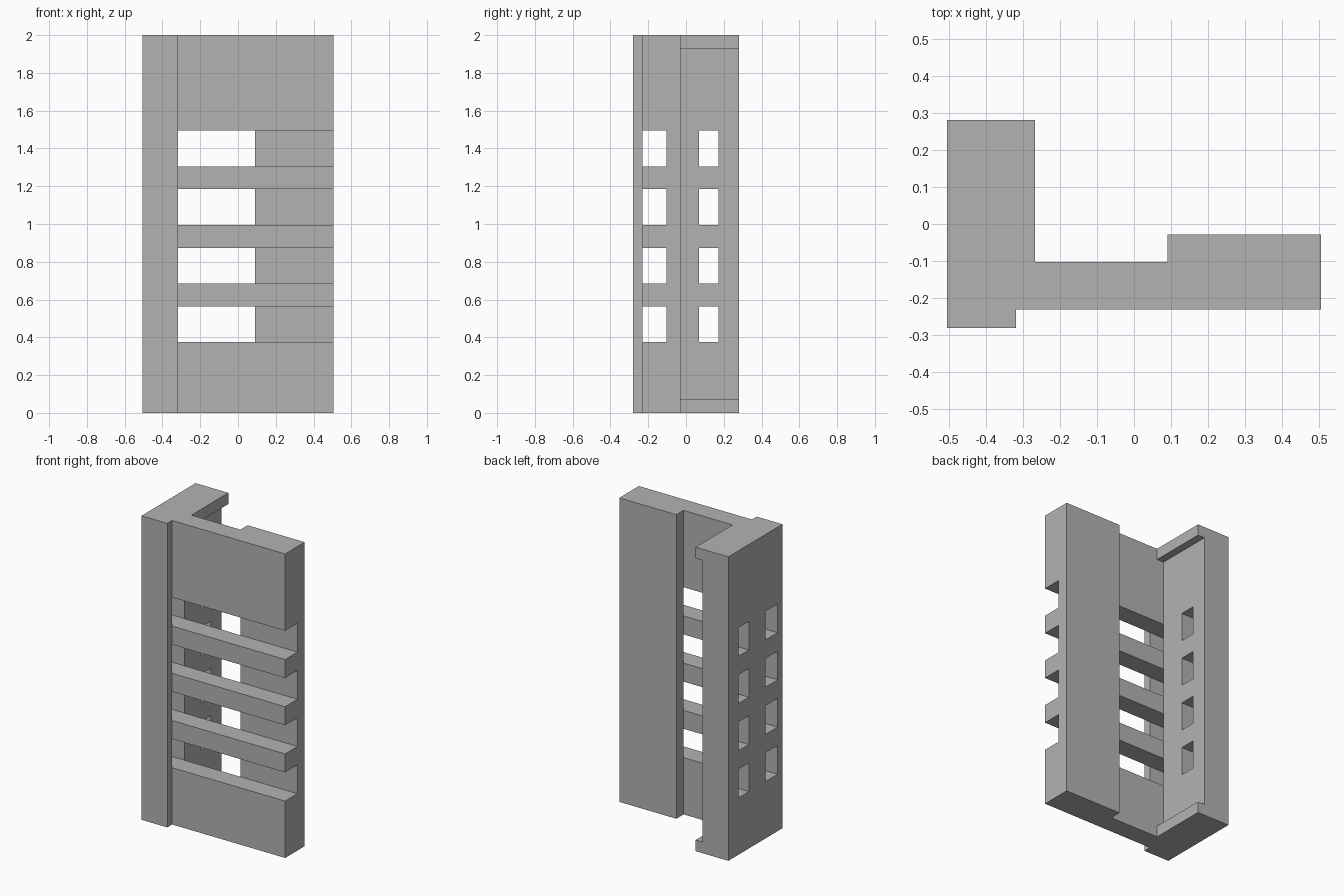
import bpy
import bmesh

cube = bpy.data.objects.get("Cube")
if cube:
    bpy.data.objects.remove(cube, do_unlink=True)

# Key planes shared by the body and its cut-outs
OUT_X, WALL_X, LIP_X, POST_X, END_X = -0.505, -0.318, -0.267, 0.09, 0.505
FRONT_Y, PANEL_Y, WEB_Y, POST_Y, BACK_Y = -0.281, -0.231, -0.103, -0.028, 0.281
HEIGHT, LIP = 2.0, 0.074
ROWS = [0.374 + 0.3105 * i for i in range(4)]
ROW_H = 0.189
FAR = 0.8

grey = bpy.data.materials.new("plain_grey")
grey.use_nodes = True
colour = (0.45, 0.45, 0.45, 1)
grey.diffuse_color = colour
grey.node_tree.nodes["Principled BSDF"].inputs["Base Color"].default_value = colour


def prism(bm, outline, z0, z1):
    """Extrude a plan outline from z0 to z1."""
    face = bm.faces.new([bm.verts.new((x, y, z0)) for x, y in outline])
    top = bmesh.ops.extrude_face_region(bm, geom=[face])["geom"]
    for v in top:
        if isinstance(v, bmesh.types.BMVert):
            v.co.z = z1


def make(name, outline, levels):
    bm = bmesh.new()
    for z0, z1 in levels:
        prism(bm, outline, z0, z1)
    bmesh.ops.recalc_face_normals(bm, faces=bm.faces)
    mesh = bpy.data.meshes.new(name)
    bm.to_mesh(mesh)
    bm.free()
    mesh.materials.append(grey)
    obj = bpy.data.objects.new(name, mesh)
    bpy.context.collection.objects.link(obj)
    return obj


def rect(x0, x1, y0, y1):
    return [(x0, y0), (x1, y0), (x1, y1), (x0, y1)]


# Body: side wall, thin front web and thick end post in one plan profile
body = make("wall_frame", [
    (OUT_X, FRONT_Y), (WALL_X, FRONT_Y), (WALL_X, PANEL_Y), (END_X, PANEL_Y),
    (END_X, POST_Y), (POST_X, POST_Y), (POST_X, WEB_Y), (LIP_X, WEB_Y),
    (LIP_X, BACK_Y), (OUT_X, BACK_Y)], [(0, HEIGHT)])

rows = [(z, z + ROW_H) for z in ROWS]
cutters = [
    # Recess between the top and bottom lips of the side wall
    make("recess_cutter", rect(WALL_X, 0, WEB_Y, FAR), [(LIP, HEIGHT - LIP)]),
    # Front slots between the slats
    make("slot_cutter", rect(WALL_X, FAR, -FAR, WEB_Y), rows),
    # Two columns of windows through the side wall
    make("front_window_cutter", rect(-FAR, WALL_X, PANEL_Y, WEB_Y), rows),
    make("rear_window_cutter", rect(-FAR, 0, 0.068, 0.173), rows),
]

bpy.context.view_layer.objects.active = body
for cutter in cutters:
    mod = body.modifiers.new(cutter.name, "BOOLEAN")
    mod.operation = "DIFFERENCE"
    mod.solver = "EXACT"
    mod.object = cutter
    bpy.ops.object.modifier_apply(modifier=mod.name)
    bpy.data.objects.remove(cutter, do_unlink=True)

# Merge coplanar leftovers into clean flat faces
bm = bmesh.new()
bm.from_mesh(body.data)
bmesh.ops.remove_doubles(bm, verts=bm.verts, dist=0.0005)
bmesh.ops.dissolve_limit(bm, angle_limit=0.01, verts=bm.verts, edges=bm.edges)
bm.to_mesh(body.data)
bm.free()
